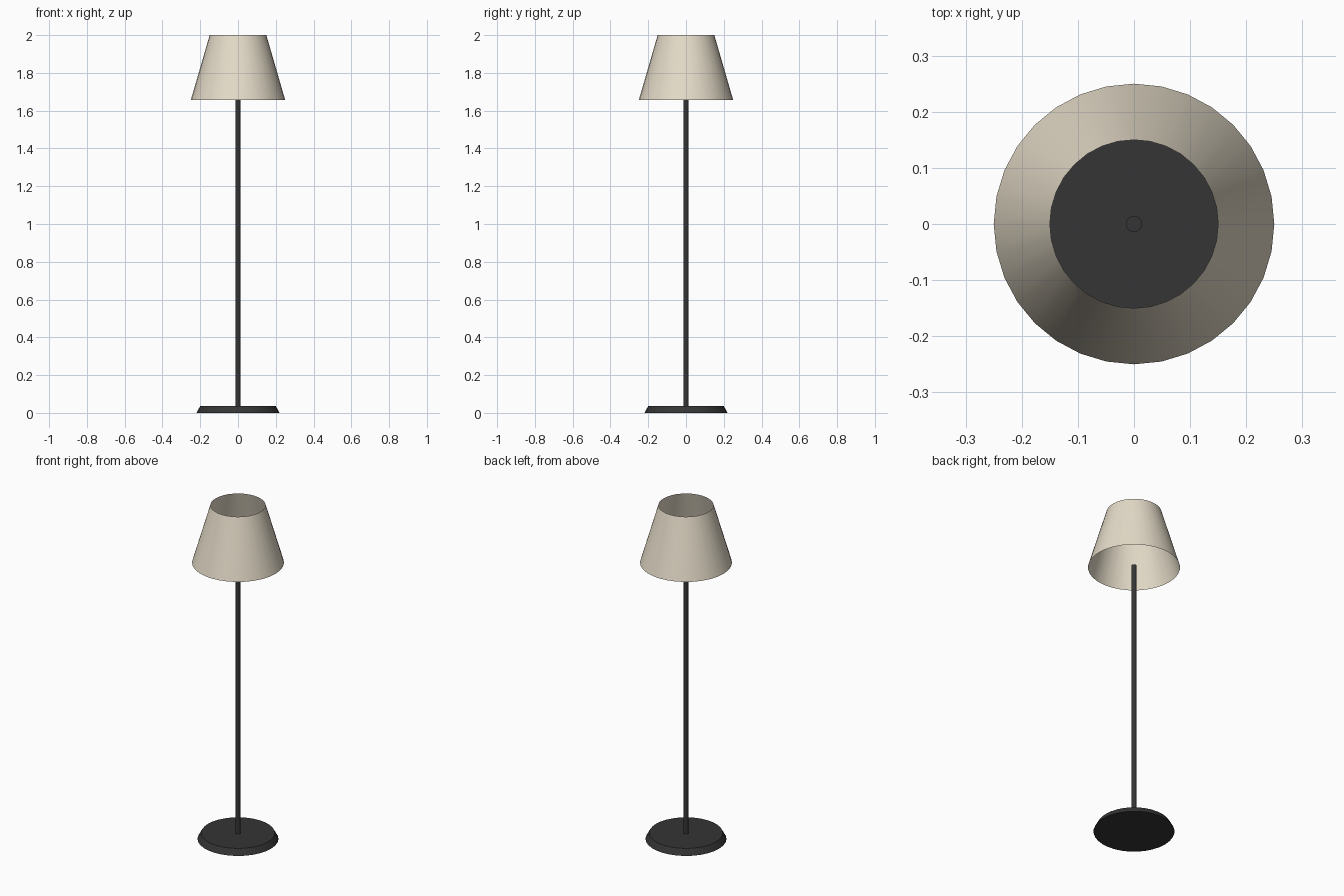
import bpy
import math

if "Cube" in bpy.data.objects:
    bpy.data.objects.remove(bpy.data.objects["Cube"])


def material(name, color):
    mat = bpy.data.materials.new(name)
    mat.diffuse_color = (*color, 1.0)
    mat.use_nodes = True
    mat.node_tree.nodes["Principled BSDF"].inputs["Base Color"].default_value = mat.diffuse_color
    return mat


def frustum(name, r_bottom, r_top, z_bottom, z_top, sides, mat, caps="NGON"):
    bpy.ops.mesh.primitive_cone_add(
        vertices=sides, radius1=r_bottom, radius2=r_top, depth=z_top - z_bottom,
        end_fill_type=caps, location=(0, 0, (z_bottom + z_top) / 2))
    obj = bpy.context.object
    obj.name = name
    obj.data.materials.append(mat)
    bpy.ops.object.shade_smooth_by_angle(angle=math.radians(30))
    return obj


dark_metal = material("dark_metal", (0.035, 0.035, 0.035))
fabric = material("cream_fabric", (0.78, 0.71, 0.58))

# Weighted foot with a sloped rim
frustum("base", 0.22, 0.20, 0.0, 0.036, 32, dark_metal)

# Slim upright, ending just inside the shade
frustum("pole", 0.0145, 0.0145, 0.036, 1.667, 16, dark_metal)

# Thin tapered shade, open at both ends
frustum("shade", 0.25, 0.15, 1.656, 2.0, 32, fabric, caps="NOTHING")
